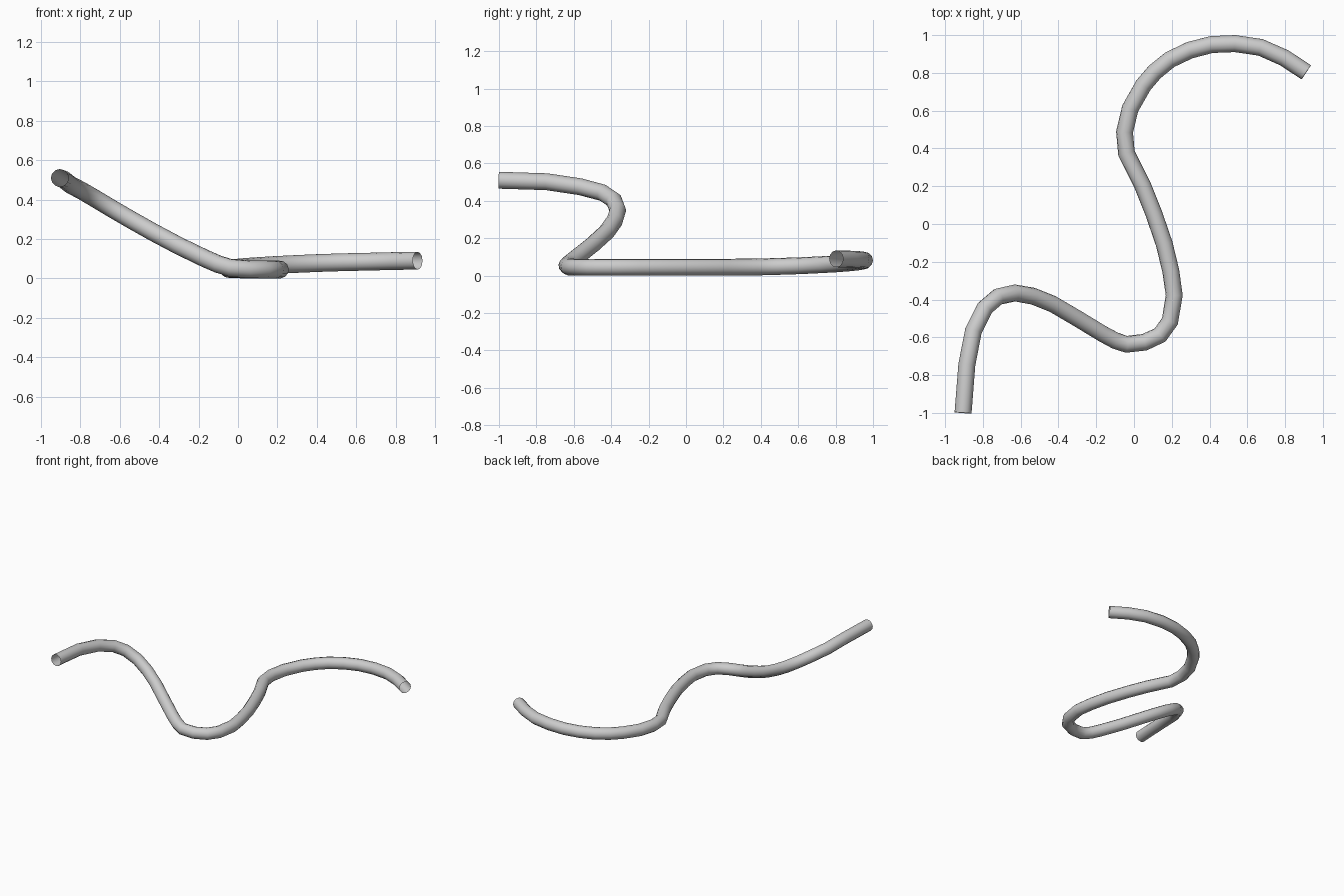
import bpy

RADIUS = 0.045

# Centre line of the tube, from the raised front-left end to the back-right end
PATH = [
    (-0.905, -1.000, 0.510), (-0.885, -0.745, 0.502), (-0.850, -0.565, 0.475),
    (-0.790, -0.445, 0.443), (-0.720, -0.385, 0.402), (-0.630, -0.365, 0.348),
    (-0.535, -0.382, 0.293), (-0.430, -0.424, 0.234), (-0.300, -0.500, 0.165),
    (-0.165, -0.582, 0.100), (-0.100, -0.617, 0.072), (-0.040, -0.637, 0.054),
    (0.055, -0.626, 0.046), (0.138, -0.588, 0.045), (0.190, -0.515, 0.045),
    (0.213, -0.378, 0.045), (0.195, -0.250, 0.045), (0.160, -0.105, 0.045),
    (0.105, 0.055, 0.045), (0.045, 0.205, 0.045), (-0.040, 0.375, 0.046),
    (-0.050, 0.487, 0.049), (-0.020, 0.612, 0.053), (0.050, 0.735, 0.059),
    (0.110, 0.805, 0.063), (0.190, 0.870, 0.068), (0.295, 0.920, 0.073),
    (0.410, 0.950, 0.078), (0.535, 0.955, 0.082), (0.670, 0.935, 0.085),
    (0.795, 0.880, 0.088), (0.912, 0.803, 0.090),
]

# Open-ended round tube swept along the path
curve = bpy.data.curves.new("bent_tube", "CURVE")
curve.dimensions = "3D"
curve.bevel_depth = RADIUS
curve.bevel_resolution = 4
curve.use_fill_caps = False
spline = curve.splines.new("POLY")
spline.points.add(len(PATH) - 1)
for point, co in zip(spline.points, PATH):
    point.co = (*co, 1.0)
spline.use_smooth = True

tube = bpy.data.objects.new("bent_tube", curve)
bpy.context.collection.objects.link(tube)

# Turn the swept curve into a smooth mesh
bpy.context.view_layer.objects.active = tube
tube.select_set(True)
bpy.ops.object.convert(target="MESH")
bpy.ops.object.shade_smooth()
